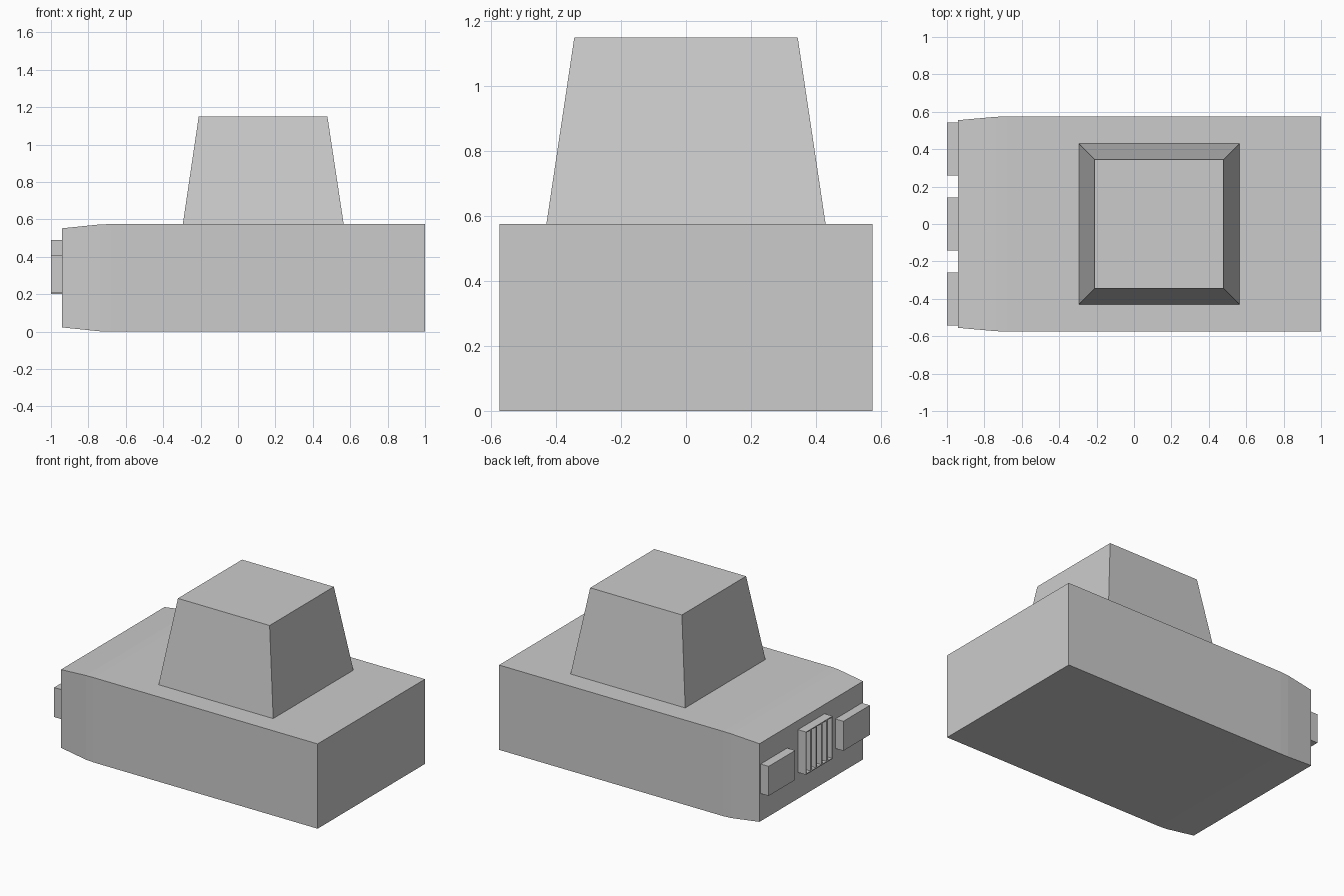
import bpy, bmesh
from mathutils import Vector

if "Cube" in bpy.data.objects:
    bpy.data.objects.remove(bpy.data.objects["Cube"])


def finish(name, bm):
    bmesh.ops.recalc_face_normals(bm, faces=bm.faces)
    mesh = bpy.data.meshes.new(name)
    bm.to_mesh(mesh)
    bm.free()
    obj = bpy.data.objects.new(name, mesh)
    bpy.context.collection.objects.link(obj)
    return obj


def loft(name, rings):
    """Closed solid through a series of four-cornered rings."""
    bm = bmesh.new()
    loops = [[bm.verts.new(p) for p in ring] for ring in rings]
    for a, b in zip(loops, loops[1:]):
        for i in range(4):
            j = (i + 1) % 4
            bm.faces.new((a[i], a[j], b[j], b[i]))
    bm.faces.new(loops[0])
    bm.faces.new(loops[-1])
    return finish(name, bm)


def ring_x(x, y0, y1, z0, z1):
    return [(x, y0, z0), (x, y1, z0), (x, y1, z1), (x, y0, z1)]


def ring_z(z, x0, x1, y):
    return [(x0, -y, z), (x1, -y, z), (x1, y, z), (x0, y, z)]


# Body: long box with a slightly tapered nose
MID = 0.2875
sections = [(-0.94, 0.555, 0.265), (-0.74, 0.573, 0.2855),
            (-0.68, 0.575, MID), (1.0, 0.575, MID)]
loft("body", [ring_x(x, -w, w, MID - h, MID + h) for x, w, h in sections])

# Cabin: tapered block on the body
loft("cabin", [ring_z(0.575, -0.295, 0.565, 0.43),
               ring_z(1.15, -0.21, 0.478, 0.344)])

# Headlights on the nose
for side, y in (("left", 0.4), ("right", -0.4)):
    loft("headlight_" + side,
         [ring_x(x, y - 0.142, y + 0.142, 0.21, 0.41) for x in (-1.0, -0.94)])

# Grille: five vertical slots sunk into a plate
bm = bmesh.new()
n, half = 5, 0.142
cols = [[bm.verts.new((-1.0, -half + 2 * half * i / n, z)) for z in (0.2, 0.49)]
        for i in range(n + 1)]
front = [bm.faces.new((a[0], a[1], b[1], b[0])) for a, b in zip(cols, cols[1:])]
back = bmesh.ops.extrude_face_region(bm, geom=front, use_keep_orig=True)["geom"]
bmesh.ops.translate(bm, vec=Vector((0.06, 0, 0)),
                    verts=[v for v in back if isinstance(v, bmesh.types.BMVert)])
bmesh.ops.recalc_face_normals(bm, faces=bm.faces)
front = [f for f in bm.faces if f.calc_center_median().x < -0.99]
bmesh.ops.inset_individual(bm, faces=front, thickness=0.009)
slots = bmesh.ops.extrude_discrete_faces(bm, faces=front)["faces"]
bmesh.ops.translate(bm, vec=Vector((0.04, 0, 0)),
                    verts=list({v for f in slots for v in f.verts}))
finish("grille", bm)
